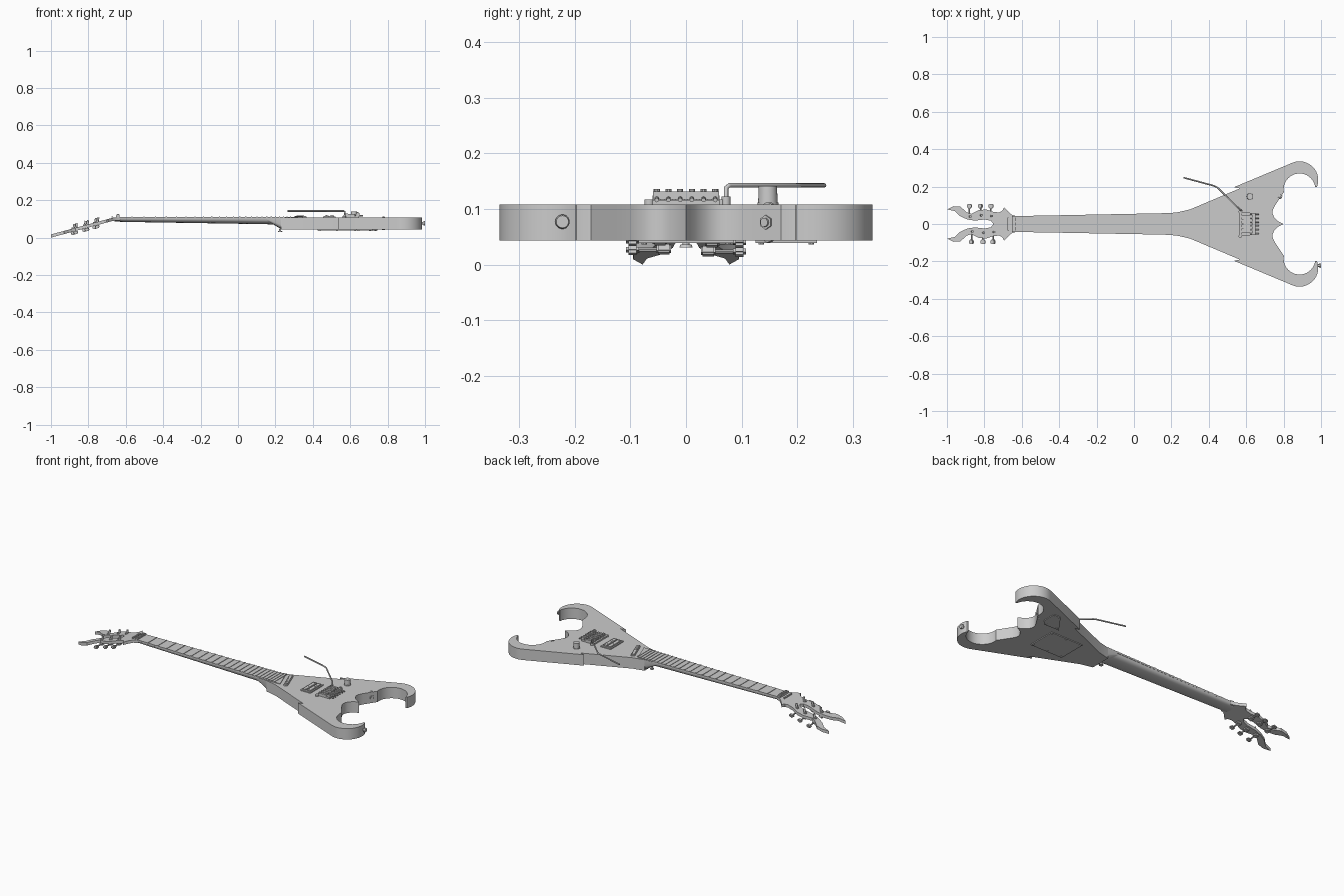
import bpy, bmesh, math
from mathutils import Vector, Matrix

if "Cube" in bpy.data.objects:
    bpy.data.objects.remove(bpy.data.objects["Cube"], do_unlink=True)

grey = bpy.data.materials.new("plain_grey")
grey.use_nodes = True
grey.diffuse_color = (0.6, 0.6, 0.6, 1)
grey.node_tree.nodes["Principled BSDF"].inputs["Base Color"].default_value = (0.6, 0.6, 0.6, 1)


def finish(name, bm, smooth=True):
    bmesh.ops.recalc_face_normals(bm, faces=bm.faces[:])
    me = bpy.data.meshes.new(name)
    bm.to_mesh(me)
    bm.free()
    me.materials.append(grey)
    ob = bpy.data.objects.new(name, me)
    bpy.context.collection.objects.link(ob)
    if smooth:
        bpy.ops.object.select_all(action='DESELECT')
        ob.select_set(True)
        bpy.context.view_layer.objects.active = ob
        bpy.ops.object.shade_smooth_by_angle(angle=math.radians(30))
    return ob


def prism(name, pts, z0, z1, slope=None):
    """Extruded outline; slope(x) adds a height offset."""
    bm = bmesh.new()
    face = bm.faces.new([bm.verts.new((x, y, z0)) for x, y in pts])
    ext = bmesh.ops.extrude_face_region(bm, geom=[face])
    for v in ext["geom"]:
        if isinstance(v, bmesh.types.BMVert):
            v.co.z = z1
    if slope:
        for v in bm.verts:
            v.co.z += slope(v.co.x)
    return finish(name, bm)


def box(name, c, size, turn=0, bevel=0, tilt=0):
    bm = bmesh.new()
    bmesh.ops.create_cube(bm, size=1)
    bmesh.ops.scale(bm, vec=size, verts=bm.verts)
    if bevel:
        bmesh.ops.bevel(bm, geom=bm.edges[:], offset=bevel, segments=2, affect='EDGES')
    m = Matrix.Translation(c) @ Matrix.Rotation(turn, 4, 'Z') @ Matrix.Rotation(tilt, 4, 'Y')
    bmesh.ops.transform(bm, matrix=m, verts=bm.verts)
    return finish(name, bm)


def rod(name, a, b, r, r2=None, sides=16, flat=1):
    """Cylinder or cone from a to b; flat squeezes the section."""
    a, b = Vector(a), Vector(b)
    d = b - a
    bm = bmesh.new()
    bmesh.ops.create_cone(bm, cap_ends=True, segments=sides, radius1=r,
                          radius2=r if r2 is None else r2, depth=d.length)
    bmesh.ops.scale(bm, vec=(flat, 1, 1), verts=bm.verts)
    m = Matrix.Translation((a + b) / 2) @ d.to_track_quat('Z', 'Y').to_matrix().to_4x4()
    bmesh.ops.transform(bm, matrix=m, verts=bm.verts)
    return finish(name, bm)


def arc(cx, cy, r, a0, a1, n):
    return [(cx + r * math.cos(math.radians(a0 + (a1 - a0) * i / n)),
             cy + r * math.sin(math.radians(a0 + (a1 - a0) * i / n))) for i in range(n + 1)]


def mirrored(half):
    """Close an outline across y = 0."""
    return half + [(x, -y) for x, y in reversed(half) if abs(y) > 1e-5]


# Body: winged outline with side barbs, hooked horns and twin rear lobes
TOP, BOTTOM = 0.108, 0.043
half = [(0.23, 0.062), (0.30, 0.078), (0.565, 0.19), (0.535, 0.197)]
half += arc(0.885, 0.235, 0.1, 111, -22, 16)
half += arc(0.885, 0.185, 0.085, 8, 190, 20)
half += [(0.775, 0.13), (0.755, 0.10), (0.742, 0.075), (0.741, 0.055), (0.75, 0.035),
         (0.77, 0.015), (0.80, 0)]
prism("body", mirrored(half), BOTTOM, TOP)

# Heel and neck: lofted sections given as (x, half width, underside)
def loft(name, stations, top, power):
    bm = bmesh.new()
    rings = []
    for x, w, low in stations:
        ring = []
        for i in range(13):
            t = math.pi * i / 12
            c, s = math.cos(t), math.sin(t)
            y = w * math.copysign(abs(c) ** power, c)
            ring.append(bm.verts.new((x, y, top - (top - low) * s ** power)))
        rings.append(ring)
    for p, q in zip(rings, rings[1:]):
        for i in range(13):
            j = (i + 1) % 13
            bm.faces.new((p[i], p[j], q[j], q[i]))
    bm.faces.new(rings[0])
    bm.faces.new(rings[-1])
    return finish(name, bm)


loft("neck", [(-0.66, 0.042, 0.086), (-0.6, 0.043, 0.084), (0.15, 0.056, 0.072),
              (0.25, 0.058, 0.068)], 0.104, 0.8)
loft("neck_heel", [(0.145, 0.056, 0.095), (0.19, 0.059, 0.07), (0.235, 0.062, BOTTOM)], 0.107, 0.35)

# Fretboard with a slanted end
prism("fretboard", [(-0.635, -0.042), (0.32, -0.06), (0.275, 0.06), (-0.635, 0.042)], 0.102, 0.1115)

# Frets at equal-tempered spacing
for k in range(1, 25):
    x = -0.635 + 1.22 * (1 - 2 ** (-k / 12))
    w = 0.042 + 0.018 * (x + 0.635) / 0.93
    box(f"fret_{k}", (x, 0, 0.1122), (0.006, 2 * w - 0.002, 0.004))

# Locking nut
box("nut", (-0.642, 0, 0.112), (0.018, 0.084, 0.012))
for y in (-0.025, 0, 0.025):
    box("nut_clamp", (-0.642, y, 0.12), (0.016, 0.018, 0.006))
    rod("nut_bolt", (-0.642, y, 0.12), (-0.642, y, 0.126), 0.005, sides=8)
box("string_retainer", (-0.672, 0, 0.11), (0.008, 0.07, 0.007))

# Forked headstock, sloping back from the nut
def slope(x):
    return 0.27 * min(0, x + 0.66)

head = [(-0.63, 0.042), (-0.655, 0.05), (-0.675, 0.068), (-0.695, 0.09), (-0.703, 0.072),
        (-0.72, 0.062), (-0.75, 0.064), (-0.79, 0.078), (-0.83, 0.074), (-0.87, 0.054),
        (-0.895, 0.063), (-0.93, 0.094), (-0.965, 0.095), (-1.0, 0.078), (-0.96, 0.070),
        (-0.93, 0.042), (-0.89, 0.024), (-0.85, 0.018), (-0.80, 0.024), (-0.765, 0.018),
        (-0.752, 0)]
prism("headstock", mirrored(head), 0.092, 0.109, slope)

# Tuners: posts above, gear housings below, buttons at the outer edges
for side in (1, -1):
    for n, (x, y) in enumerate([(-0.88, 0.04), (-0.82, 0.047), (-0.765, 0.043)]):
        x -= 0.0 if side > 0 else -0.012
        z = 0.109 + slope(x)
        tag = f"{'left' if side < 0 else 'right'}_{n + 1}"
        rod("tuner_post_" + tag, (x, y * side, z - 0.01), (x + 0.006, y * side, z + 0.024), 0.006)
        rod("tuner_bushing_" + tag, (x, y * side, z - 0.002), (x, y * side, z + 0.004), 0.010)
        box("tuner_housing_" + tag, (x, y * side, z - 0.025), (0.024, 0.026, 0.016),
            bevel=0.003, tilt=-0.26)
        rod("tuner_shaft_" + tag, (x, y * side, z - 0.026), (x, 0.088 * side, z - 0.026), 0.004, sides=8)
        box("tuner_button_" + tag, (x, 0.096 * side, z - 0.026), (0.026, 0.024, 0.016),
            bevel=0.005, tilt=-0.26)

# Slanted neck pickup
slant = math.atan2(0.045, 0.12)
box("neck_pickup", (0.333, 0, 0.111), (0.024, 0.132, 0.012), turn=slant, bevel=0.004)
for i in range(6):
    y = -0.045 + 0.018 * i
    x = 0.333 - y * math.tan(slant)
    rod("neck_pickup_pole", (x, y, 0.115), (x, y, 0.1185), 0.004, sides=8)

# Bridge pickup: surround, two coils and poles
box("pickup_surround", (0.488, 0, 0.1095), (0.066, 0.124, 0.008))
for x in (0.474, 0.502):
    box("pickup_coil", (x, 0, 0.114), (0.024, 0.106, 0.010), bevel=0.002)
    for i in range(6):
        rod("pickup_pole", (x, -0.045 + 0.018 * i, 0.117), (x, -0.045 + 0.018 * i, 0.12), 0.003, sides=8)

# Tremolo bridge: base plate, saddles, string screws, fine tuners and pivots
box("bridge_plate", (0.605, 0, 0.112), (0.085, 0.12, 0.009))
box("bridge_tuner_bar", (0.64, 0, 0.124), (0.018, 0.118, 0.014))
for i in range(6):
    y = -0.0525 + 0.021 * i
    box(f"saddle_{i + 1}", (0.597, y, 0.120), (0.05, 0.016, 0.012), bevel=0.002)
    box(f"saddle_nose_{i + 1}", (0.58, y, 0.127), (0.014, 0.013, 0.006), bevel=0.002)
    rod(f"string_screw_{i + 1}", (0.62, y, 0.122), (0.668, y, 0.116), 0.004, sides=8)
    rod(f"fine_tuner_{i + 1}", (0.64, y, 0.128), (0.64, y, 0.136), 0.0055, sides=10)
for y in (-0.066, 0.066):
    rod("bridge_pivot", (0.568, y, 0.106), (0.568, y, 0.117), 0.009)

# Tremolo arm: bent round bar
cu = bpy.data.curves.new("tremolo_arm", 'CURVE')
cu.dimensions = '3D'
cu.bevel_depth = 0.0042
cu.bevel_resolution = 2
cu.use_fill_caps = True
path = [(0.572, 0.072, 0.108), (0.572, 0.072, 0.138), (0.566, 0.078, 0.1425),
        (0.445, 0.196, 0.1425), (0.425, 0.205, 0.1425), (0.265, 0.248, 0.1425)]
sp = cu.splines.new('POLY')
sp.points.add(len(path) - 1)
for p, co in zip(sp.points, path):
    p.co = (*co, 1)
cu.materials.append(grey)
bpy.context.collection.objects.link(bpy.data.objects.new("tremolo_arm", cu))
rod("arm_collar", (0.572, 0.072, 0.108), (0.572, 0.072, 0.122), 0.008)

# Volume knob
rod("knob_skirt", (0.62, 0.147, 0.106), (0.62, 0.147, 0.112), 0.019, sides=24)
rod("volume_knob", (0.62, 0.147, 0.11), (0.62, 0.147, 0.141), 0.0175, 0.0165, sides=24)

# Output jack on the inner wall of the left wing
n = Vector((0.81, -0.58, 0))
c = Vector((0.779, 0.148, 0.076))
rod("jack_plate", c - n * 0.006, c + n * 0.004, 0.036, sides=24, flat=0.55)
rod("jack_nut", c, c + n * 0.01, 0.013, sides=6)
rod("jack_sleeve", c, c + n * 0.014, 0.008)

# Strap buttons
rod("rear_strap_post", (0.965, -0.222, 0.077), (0.996, -0.222, 0.077), 0.007)
rod("rear_strap_button", (0.992, -0.222, 0.077), (1.0, -0.222, 0.077), 0.013, 0.011, sides=20)
rod("heel_strap_post", (0.225, 0, 0.046), (0.225, 0, 0.034), 0.006)
rod("heel_strap_button", (0.225, 0, 0.036), (0.225, 0, 0.031), 0.010, 0.012, sides=20)

# Back covers with corner screws
box("spring_cover", (0.53, 0, 0.0415), (0.21, 0.17, 0.006))
prism("control_cover", [(0.62, 0.125), (0.72, 0.125), (0.745, 0.15), (0.745, 0.235), (0.70, 0.235)],
      0.039, 0.044)
screws = [(0.53 + sx * 0.095, sy * 0.075) for sx in (-1, 0, 1) for sy in (-1, 1)]
for x, y in screws + [(0.645, 0.135), (0.715, 0.135), (0.735, 0.225), (0.705, 0.225)]:
    rod("cover_screw", (x, y, 0.041), (x, y, 0.0365), 0.005, sides=10)
